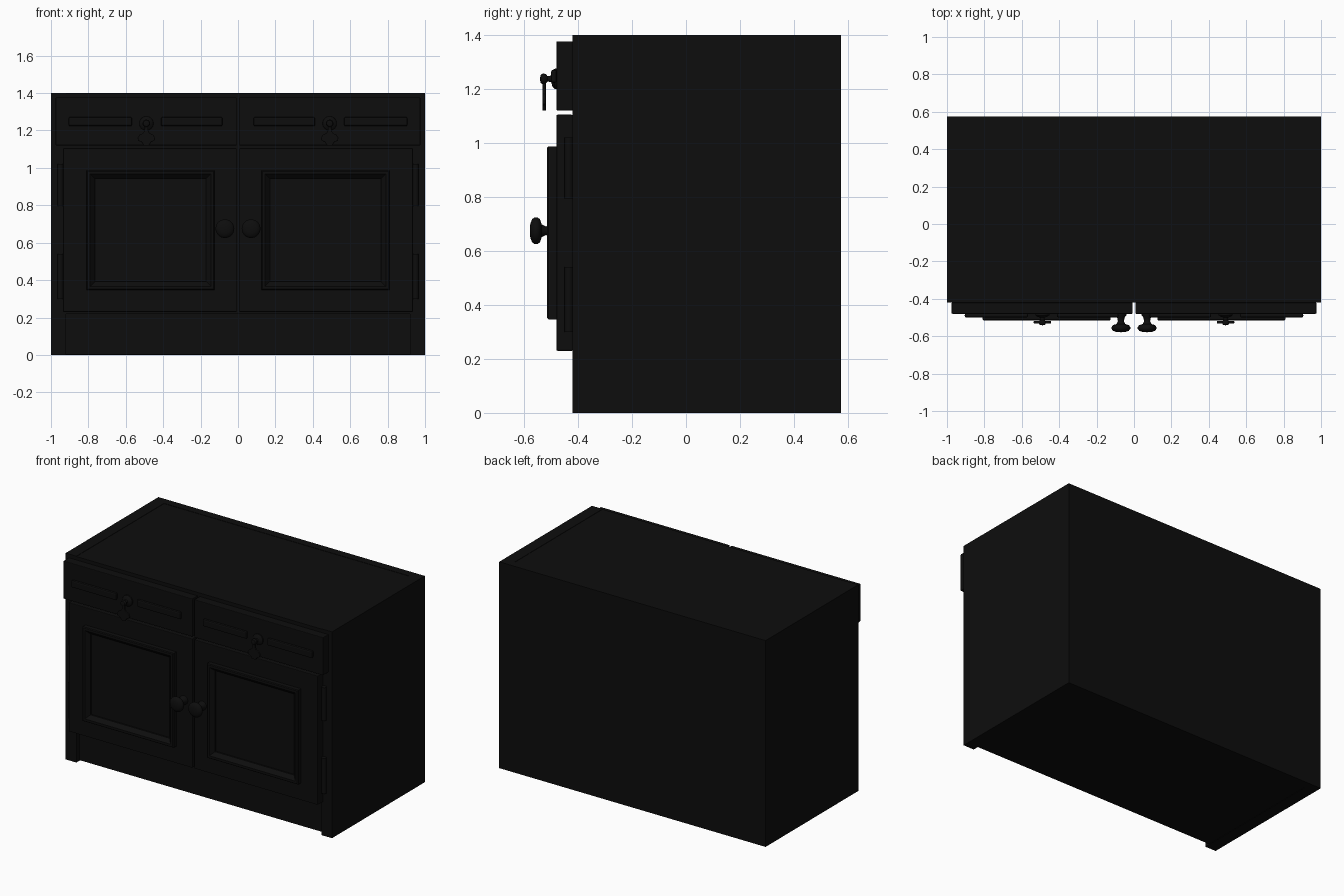
import bpy, bmesh, math
from mathutils import Matrix, Vector

if "Cube" in bpy.data.objects:
    bpy.data.objects.remove(bpy.data.objects["Cube"])

mat = bpy.data.materials.new("black_paint")
mat.diffuse_color = (0.004, 0.004, 0.004, 1)
mat.use_nodes = True
mat.node_tree.nodes["Principled BSDF"].inputs["Base Color"].default_value = mat.diffuse_color


def finish(name, bm, smooth=False, bevel=0):
    bmesh.ops.recalc_face_normals(bm, faces=bm.faces)
    me = bpy.data.meshes.new(name)
    bm.to_mesh(me)
    bm.free()
    ob = bpy.data.objects.new(name, me)
    bpy.context.collection.objects.link(ob)
    me.materials.append(mat)
    if bevel:
        m = ob.modifiers.new("bevel", 'BEVEL')
        m.width, m.segments = bevel, 2
    if smooth:
        bpy.ops.object.select_all(action='DESELECT')
        ob.select_set(True)
        bpy.context.view_layer.objects.active = ob
        bpy.ops.object.shade_smooth_by_angle(angle=math.radians(40))
    return ob


def box(name, x, y, z, bevel=0):
    bm = bmesh.new()
    size = [abs(a[1] - a[0]) for a in (x, y, z)]
    mid = [(a[1] + a[0]) / 2 for a in (x, y, z)]
    bmesh.ops.create_cube(bm, size=1, matrix=Matrix.Translation(mid) @ Matrix.Diagonal((*size, 1)))
    return finish(name, bm, bevel=bevel)


def lathe(name, x, z, profile, sides=32):
    """Spin (radius, y) points around an axis parallel to y."""
    bm = bmesh.new()
    vs = [bm.verts.new((x + r, y, z)) for r, y in profile]
    es = [bm.edges.new(p) for p in zip(vs, vs[1:])]
    bmesh.ops.spin(bm, geom=vs + es, cent=(x, 0, z), axis=(0, 1, 0), angle=2 * math.pi, steps=sides)
    bmesh.ops.remove_doubles(bm, verts=bm.verts, dist=1e-5)
    return finish(name, bm, smooth=True)


def moulding(name, x0, x1, z0, z1, profile):
    """Mitred rectangular frame from (inset, y) points."""
    bm = bmesh.new()
    rings = [[bm.verts.new(p) for p in ((x0 + i, y, z0 + i), (x1 - i, y, z0 + i),
                                        (x1 - i, y, z1 - i), (x0 + i, y, z1 - i))]
             for i, y in profile]
    for a, b in zip(rings, rings[1:] + rings[:1]):
        for k in range(4):
            n = (k + 1) % 4
            bm.faces.new((a[k], a[n], b[n], b[k]))
    return finish(name, bm)


def plate(name, outline, y0, y1):
    """Extrude an xz outline along y."""
    bm = bmesh.new()
    f = bm.faces.new([bm.verts.new((x, y0, z)) for x, z in outline])
    g = bmesh.ops.extrude_face_region(bm, geom=[f])
    bmesh.ops.translate(bm, vec=(0, y1 - y0, 0),
                        verts=[v for v in g["geom"] if isinstance(v, bmesh.types.BMVert)])
    return finish(name, bm, bevel=0.003)


# Carcass
box("back_panel", (-1, 1), (0.52, 0.575), (0, 1.4))
box("top_panel", (-0.92, 0.92), (-0.42, 0.52), (1.33, 1.398))
box("inner_carcass", (-0.92, 0.92), (-0.385, 0.52), (0.003, 1.33))
box("front_rail", (-0.92, 0.92), (-0.42, -0.385), (0.22, 1.33))

for s, side in ((-1, "left"), (1, "right")):
    box(side + "_side_panel", (s * 0.92, s), (-0.42, 0.52), (0, 1.4))

    # Door with raised moulding and knob
    box(side + "_door", (s * 0.007, s * 0.935), (-0.48, -0.42), (0.23, 1.105), 0.004)
    xs = sorted((s * 0.125, s * 0.81))
    moulding(side + "_door_moulding", *xs, 0.347, 0.987,
             [(0, -0.479), (0, -0.51), (0.005, -0.515), (0.02, -0.515), (0.03, -0.505),
              (0.045, -0.49), (0.045, -0.479)])
    lathe(side + "_door_knob", s * 0.07, 0.675,
          [(0, -0.479), (0.03, -0.479), (0.03, -0.487), (0.02, -0.5), (0.016, -0.52),
           (0.024, -0.535), (0.043, -0.541), (0.05, -0.551), (0.05, -0.561),
           (0.042, -0.571), (0.025, -0.577), (0, -0.579)])

    # Hinge barrels
    for z0, z1, tag in ((0.30, 0.54, "lower"), (0.795, 1.02, "upper")):
        bm = bmesh.new()
        bmesh.ops.create_cone(bm, cap_ends=True, segments=16, radius1=0.016, radius2=0.016,
                              depth=z1 - z0, matrix=Matrix.Translation((s * 0.95, -0.434, (z0 + z1) / 2)))
        finish(side + "_" + tag + "_hinge", bm, smooth=True)

    # Drawer front with two raised bars
    box(side + "_drawer_front", (s * 0.007, s * 0.975), (-0.48, -0.42), (1.12, 1.377), 0.004)
    for a, b, tag in ((0.083, 0.412, "inner"), (0.567, 0.905, "outer")):
        box(side + "_drawer_bar_" + tag, (s * a, s * b), (-0.50, -0.479), (1.223, 1.272), 0.008)

    # Drop pull: rosette, post and hanging pendant
    cx = s * 0.49
    lathe(side + "_pull_rosette", cx, 1.238,
          [(0, -0.479), (0.038, -0.479), (0.037, -0.488), (0.028, -0.495), (0.012, -0.5),
           (0.01, -0.513), (0.018, -0.52), (0.02, -0.529), (0.016, -0.538), (0, -0.542)], 24)
    half = [(0.008, 1.235), (0.01, 1.2), (0.018, 1.185), (0.036, 1.178), (0.047, 1.16),
            (0.043, 1.145), (0.025, 1.138), (0.014, 1.12)]
    plate(side + "_pull_pendant",
          [(cx + x, z) for x, z in half] + [(cx - x, z) for x, z in reversed(half)], -0.532, -0.519)
